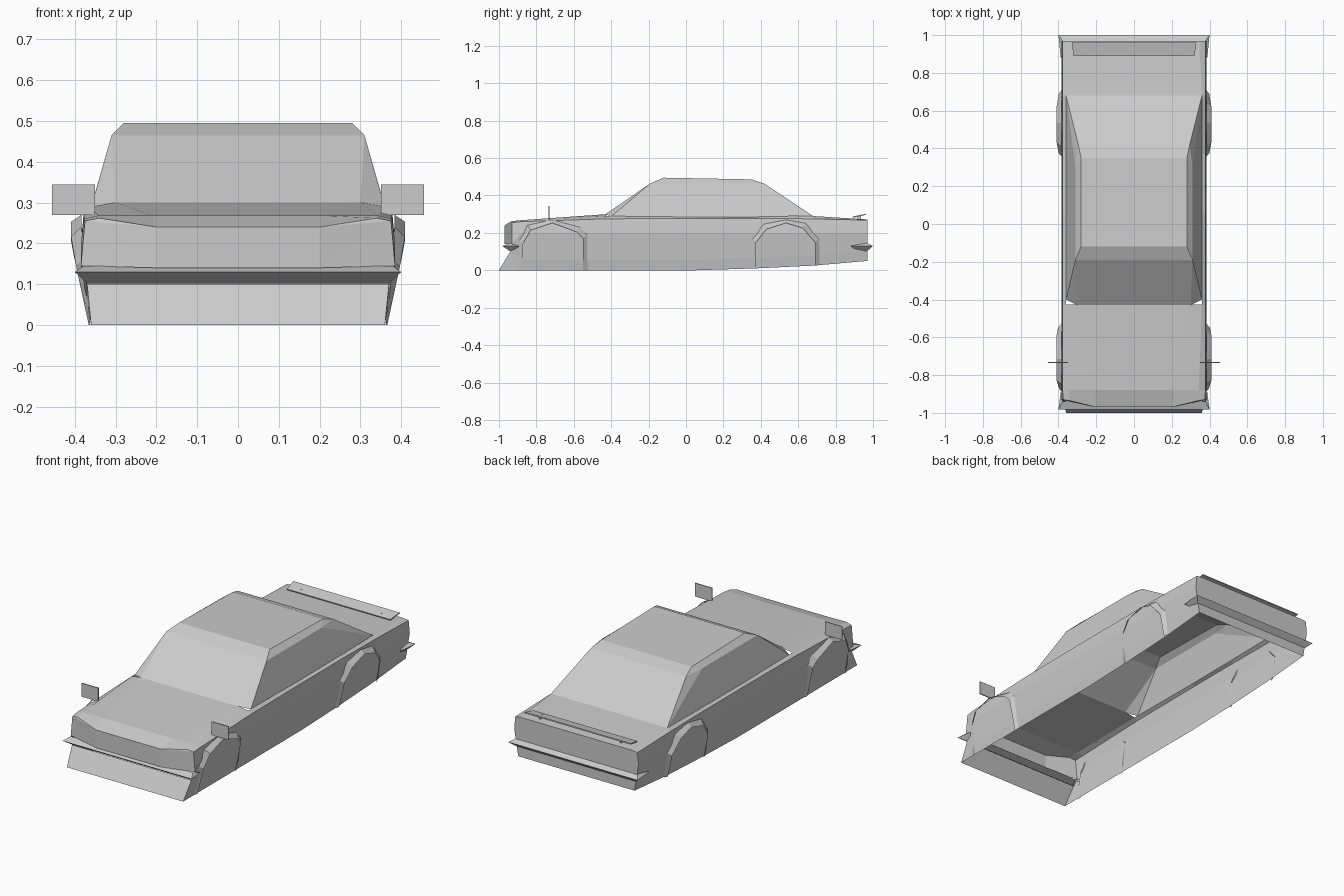
import bpy, bmesh
from mathutils import Vector

if "Cube" in bpy.data.objects:
    bpy.data.objects.remove(bpy.data.objects["Cube"])


def build(name, faces):
    """Object from faces given as lists of points; shared points are welded."""
    bm = bmesh.new()
    for f in faces:
        bm.faces.new([bm.verts.new(p) for p in f])
    bmesh.ops.remove_doubles(bm, verts=bm.verts, dist=0.0008)
    bmesh.ops.recalc_face_normals(bm, faces=bm.faces)
    me = bpy.data.meshes.new(name)
    bm.to_mesh(me)
    bm.free()
    ob = bpy.data.objects.new(name, me)
    bpy.context.collection.objects.link(ob)
    return ob


def flip(p):
    return (-p[0], p[1], p[2])


def both(half):
    """Half row continued across to the other side."""
    return half + [flip(p) for p in reversed(half)]


def grid(rows):
    return [[a[i], a[i + 1], b[i + 1], b[i]]
            for a, b in zip(rows, rows[1:]) for i in range(len(a) - 1)]


def mirrored(faces):
    return faces + [[flip(p) for p in reversed(f)] for f in faces]


def box(name, size, loc):
    bpy.ops.mesh.primitive_cube_add(size=1, location=loc)
    ob = bpy.context.object
    ob.name, ob.scale = name, size
    return ob


# Lower body: half sections from sill to deck, front to back
def section(y, zb, zs, edge, inner):
    return [(.36, y, zb), (.37, y, zb + .055), (.385, y, .2),
            (.378, y, zs), (edge[0], y, edge[1]), (inner[0], y, inner[1])]


nose = [(.36, -1, 0), (.37, -.94, .10), (.385, -.93, .145),
        (.375, -.93, .255), (.34, -.935, .262), (.2, -.97, .24)]
stations = [nose,
            section(-.88, 0, .26, (.343, .268), (.21, .268)),
            section(-.425, 0, .275, (.36, .29), (.30, .30)),
            section(.05, 0, .278, (.36, .285), (.30, .285)),
            section(.37, .01, .278, (.36, .286), (.30, .286)),
            section(.68, .025, .275, (.36, .29), (.30, .29)),
            section(.97, .05, .268, (.345, .272), (.25, .272))]
faces = []
for a, b in zip(stations, stations[1:]):
    cabin = -.5 < a[2][1] < .6
    faces += mirrored(grid([a[:5], b[:5]]))
    if not cabin:  # deck is left open under the cabin
        faces += grid([both(a[4:]), both(b[4:])])
low = (.2, -.97, .14)
b_, s_, e_, i_ = nose[2:]
faces += mirrored([[s_, e_, i_], [s_, i_, low], [b_, s_, low]])
faces += [[i_, low, flip(low), flip(i_)],            # grille
          both(nose[:2]),                            # front valance
          both(stations[-1])]                        # tail panel
build("body_shell", faces)

# Cabin: windscreen, roof, rear window and side glass
front = [(.30, -.43, .30), (.31, -.19, .465), (.28, -.12, .495)]
back = [(.28, .35, .486), (.295, .42, .463), (.36, .68, .29)]
corner, rail = (.36, -.40, .288), (.31, .30, .465)
base = (.36, .05, .285)
centre = grid([[p, flip(p)] for p in front + back])
side = [[front[0], corner, front[1]],
        [front[1], front[2], back[0], rail],
        [corner, base, front[1]],
        [front[1], base, rail],
        [base, back[2], rail],
        [rail, back[0], back[1]],
        [rail, back[1], back[2]]]
build("cabin", centre + mirrored(side))

# Flared wheel arches, lip outside and blended into the body
front_arch = [(-.88, .0), (-.87, .145), (-.83, .215), (-.715, .253),
              (-.585, .205), (-.55, .17), (-.55, .0)]
rear_arch = [(.37, .01), (.375, .15), (.43, .22), (.535, .253),
             (.625, .225), (.69, .15), (.69, .025)]
for name, arch in (("front_wheel_arch", front_arch), ("rear_wheel_arch", rear_arch)):
    mid = (arch[0][0] + arch[-1][0]) / 2
    lip, root = [], []
    for y, z in arch:
        t = min(z / .2, 1)
        lip.append((.366 + .043 * t, y, z))
        root.append((.362 + .022 * t, mid + (y - mid) * 1.15, min(z * 1.12, .27)))
    build(name, mirrored(grid([lip, root])))


# Wedge bumpers wrapping round the corners
def bumper(name, s, tip, base_y, end):
    top = [(.38, s * (end + .02), .135), (.378, s * base_y, .145)]
    edge = [(.388, s * end, .13), (.40, s * tip, .13)]
    under = [(.372, s * (end + .02), .115), (.37, s * base_y, .102)]
    build(name, grid([both(top), both(edge), both(under)]))


bumper("front_bumper", -1, .982, .94, .89)
bumper("rear_bumper", 1, 1.0, .968, .88)

# Fender mirrors: thin upright plates
for s, n in ((1, "right"), (-1, "left")):
    box(n + "_mirror", (.105, .006, .075), (s * .403, -.733, .307))

# Rear spoiler on two small posts
plate = [[(.32, .89, .287), (-.32, .89, .287)], [(.33, .96, .302), (-.33, .96, .302)]]
spoiler = build("spoiler", grid(plate))
mod = spoiler.modifiers.new("thickness", 'SOLIDIFY')
mod.thickness = .006
for s, n in ((1, "right"), (-1, "left")):
    box(n + "_spoiler_post", (.01, .02, .024), (s * .25, .925, .282))
